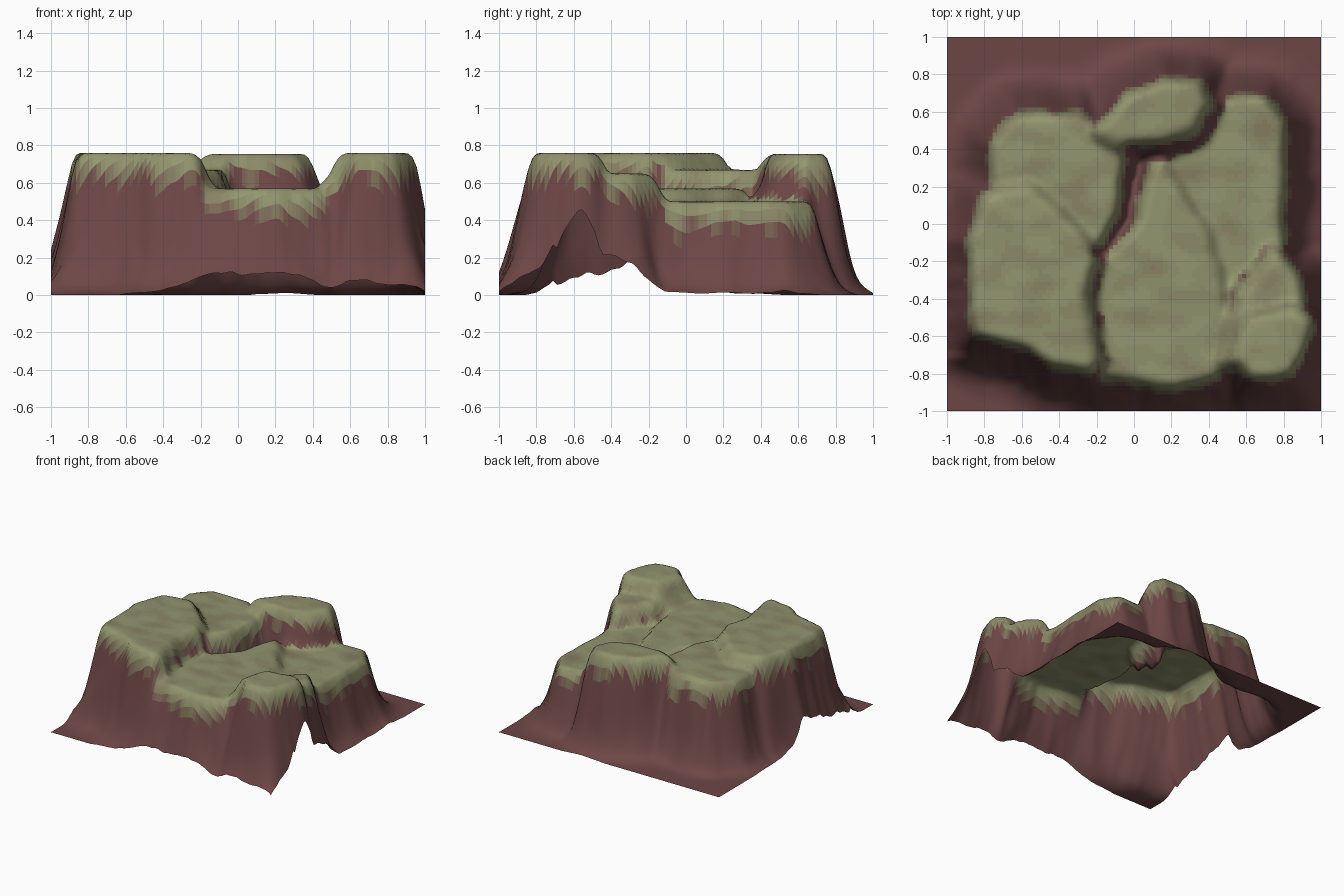
import bpy
import bmesh
from math import exp
from mathutils import Vector, noise

if "Cube" in bpy.data.objects:
    bpy.data.objects.remove(bpy.data.objects["Cube"])

# Plateaus: top height and outline seen from above
PLATEAUS = [
    (0.76, [(-.84, -.58), (-.87, -.1), (-.78, .14), (-.55, .17), (-.3, -.06), (-.23, -.2),
            (-.29, -.38), (-.24, -.76), (-.42, -.74), (-.56, -.65)]),              # left
    (0.67, [(-.74, .15), (-.75, .42), (-.62, .57), (-.3, .56), (-.12, .47), (-.08, .32),
            (-.11, .05), (-.19, -.1), (-.45, -.1)]),                               # back left
    (0.755, [(-.17, .5), (-.07, .45), (.14, .45), (.3, .53), (.37, .65), (.33, .74),
             (.16, .75), (-.04, .67)]),                                            # back
    (0.57, [(-.3, -.78), (-.1, -.8), (.22, -.85), (.42, -.8), (.5, -.6), (.42, -.25),
            (.34, 0), (.13, .3), (.08, .2), (.04, 0), (-.15, -.2), (-.3, -.3)]),   # middle
    (0.50, [(.14, .32), (.36, .55), (.5, .65), (.69, .66), (.78, .54), (.77, 0),
            (.8, -.25), (.5, -.35), (.36, 0)]),                                    # back right
    (0.65, [(.5, -.75), (.58, -.4), (.76, -.2), (.86, -.28), (.91, -.5), (.84, -.75)]),
    (0.76, [(.56, -.72), (.62, -.52), (.85, -.48), (.92, -.53), (.89, -.66), (.83, -.79),
            (.64, -.81)]),                                                         # front right
]

# Cliff cross-section: distance from the rim -> share of the height
CLIFF = [(0, 1), (.02, .96), (.05, .76), (.08, .54), (.11, .34), (.14, .2), (.18, .08),
         (.23, .02), (.28, 0)]
N = 90


def cliff(d):
    for (d0, h0), (d1, h1) in zip(CLIFF, CLIFF[1:]):
        if d <= d1:
            return h0 + (h1 - h0) * (d - d0) / (d1 - d0)
    return 0.0


def outside_distance(x, y, poly):
    inside, best = False, 9.0
    p = Vector((x, y))
    for i, b in enumerate(poly):
        a = Vector(poly[i - 1])
        b = Vector(b)
        if (a.y > y) != (b.y > y) and x < (b.x - a.x) * (y - a.y) / (b.y - a.y) + a.x:
            inside = not inside
        e = b - a
        t = min(1, max(0, (p - a).dot(e) / e.length_squared))
        best = min(best, (p - a - e * t).length)
    return 0.0 if inside else best


def terrain(x, y):
    """Height and the distance down the cliff of the governing plateau."""
    wob = noise.noise(Vector((x * 6, y * 6, 2.3))) * 0.025
    wob += noise.noise(Vector((x * 16, y * 16, 5.1))) * 0.009
    # The front wall is a little wider, most of all left of the middle
    outer = 1.15 + .3 * exp(-((x + .17) / .15) ** 2) if y < -.7 else 1.0
    dist = [outside_distance(x, y, poly) for _, poly in PLATEAUS]
    h, drop = 0.0, 1.0
    for (top, _), d in zip(PLATEAUS, dist):
        # Steps down onto a lower plateau are gentler than the outer walls
        near = min([e for (t, _), e in zip(PLATEAUS, dist) if t < top - .03] or [1])
        stretch = outer + (.9 * max(0, 1 - near / .08) if y > -.75 else 0)
        if d > 0:
            d = max(0, d + wob * min(1, d / .05)) / stretch
        k = cliff(d)
        if top * k > h:
            h, drop = top * k, top * (1 - k)
    return h, drop


def make_material(name, color):
    m = bpy.data.materials.new(name)
    m.diffuse_color = (*color, 1)
    m.use_nodes = True
    m.node_tree.nodes["Principled BSDF"].inputs["Base Color"].default_value = m.diffuse_color
    return m


# Terrain surface: one grid raised by the plateau function, then softened
bm = bmesh.new()
bmesh.ops.create_grid(bm, x_segments=N, y_segments=N, size=1)
drops = {}
for v in bm.verts:
    v.co.z, drops[v] = terrain(v.co.x, v.co.y)
for _ in range(2):
    bmesh.ops.smooth_vert(bm, verts=[v for v in bm.verts if not v.is_boundary], factor=.5,
                          use_axis_z=True)

# Colours blend from grass on the tops to red rock on the walls
STEPS = 10
grass, rock = Vector((.29, .31, .16)), Vector((.15, .062, .06))
for f in bm.faces:
    c = f.calc_center_median()
    drip = .12 + .09 * noise.noise(Vector((c.x * 11, c.y * 11, 0)))
    t = sum(drops[v] for v in f.verts) / 4 / drip - .3
    t = max(t, .12 + .4 * noise.noise(Vector((c.x * 5, c.y * 9, 7))))
    f.material_index = int(min(1, max(0, t)) * (STEPS - 1) + .5)
    f.smooth = True
mesh = bpy.data.meshes.new("plateau_terrain")
bm.to_mesh(mesh)
bm.free()
for i in range(STEPS):
    mesh.materials.append(make_material(f"ground_{i}", grass.lerp(rock, i / (STEPS - 1))))
bpy.context.collection.objects.link(bpy.data.objects.new("plateau_terrain", mesh))
